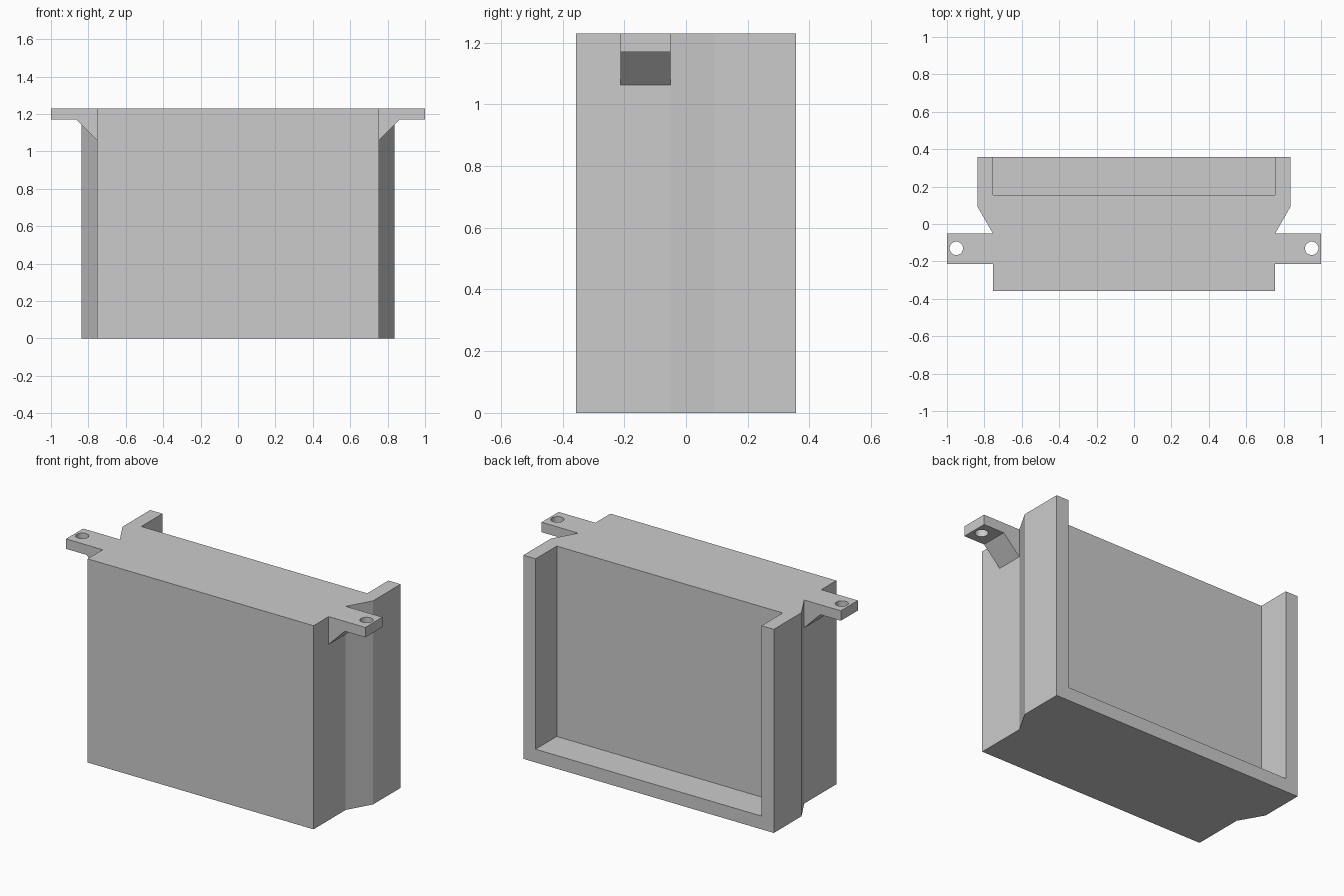
import bpy
import bmesh
import math
from mathutils import Matrix, Vector

cube = bpy.data.objects.get("Cube")
if cube:
    bpy.data.objects.remove(cube, do_unlink=True)

HEIGHT = 1.23

grey = bpy.data.materials.new("plain grey")
grey.use_nodes = True
grey.diffuse_color = (0.6, 0.6, 0.6, 1)
grey.node_tree.nodes["Principled BSDF"].inputs["Base Color"].default_value = (0.6, 0.6, 0.6, 1)


def link(name, bm):
    bmesh.ops.recalc_face_normals(bm, faces=bm.faces[:])
    mesh = bpy.data.meshes.new(name)
    bm.to_mesh(mesh)
    bm.free()
    mesh.materials.append(grey)
    obj = bpy.data.objects.new(name, mesh)
    bpy.context.collection.objects.link(obj)
    return obj


def prism(name, points, direction):
    """Extrude a closed 3D outline along a direction."""
    bm = bmesh.new()
    face = bm.faces.new([bm.verts.new(p) for p in points])
    result = bmesh.ops.extrude_face_region(bm, geom=[face], use_keep_orig=True)
    moved = [v for v in result["geom"] if isinstance(v, bmesh.types.BMVert)]
    bmesh.ops.translate(bm, verts=moved, vec=Vector(direction))
    return link(name, bm)


def cut(obj, cutter):
    """Subtract the cutter, bake the result and discard the cutter."""
    cutter.hide_render = True
    mod = obj.modifiers.new("cut", "BOOLEAN")
    mod.operation = "DIFFERENCE"
    mod.solver = "EXACT"
    mod.object = cutter
    bpy.context.view_layer.update()
    graph = bpy.context.evaluated_depsgraph_get()
    baked = bpy.data.meshes.new_from_object(obj.evaluated_get(graph))
    obj.modifiers.clear()
    obj.data = baked
    bpy.data.objects.remove(cutter, do_unlink=True)


# Body: flared plan outline, mirrored and extruded upward
half = [(0.755, -0.357), (0.755, -0.05), (0.837, 0.093), (0.837, 0.357)]
outline = half + [(-x, y) for x, y in reversed(half)]
body = prism("body", [(x, y, 0) for x, y in outline], (0, 0, HEIGHT))

# Recess in the back, open at the top, with a lip along the bottom
recess = [(-0.755, 0.155, 0.08), (0.755, 0.155, 0.08),
          (0.755, 0.5, 0.08), (-0.755, 0.5, 0.08)]
cut(body, prism("recess_cutter", recess, (0, 0, HEIGHT + 0.2)))

# Mounting ears: flat tab with a sloped gusset and a screw hole
ear_profile = [(0.755, 1.062), (0.863, 1.17), (1, 1.17), (1, HEIGHT), (0.755, HEIGHT)]
for side, label in ((1, "left"), (-1, "right")):
    ear = prism(label + "_mounting_ear",
                [(side * x, -0.213, z) for x, z in ear_profile], (0, 0.163, 0))
    bm = bmesh.new()
    bmesh.ops.create_cone(bm, cap_ends=True, segments=32, radius1=0.036, radius2=0.036,
                          depth=0.4, matrix=Matrix.Translation((side * 0.95, -0.13, 1.2)))
    cut(ear, link("hole_cutter", bm))
    bpy.ops.object.select_all(action="DESELECT")
    ear.select_set(True)
    bpy.context.view_layer.objects.active = ear
    bpy.ops.object.shade_smooth_by_angle(angle=math.radians(30))
